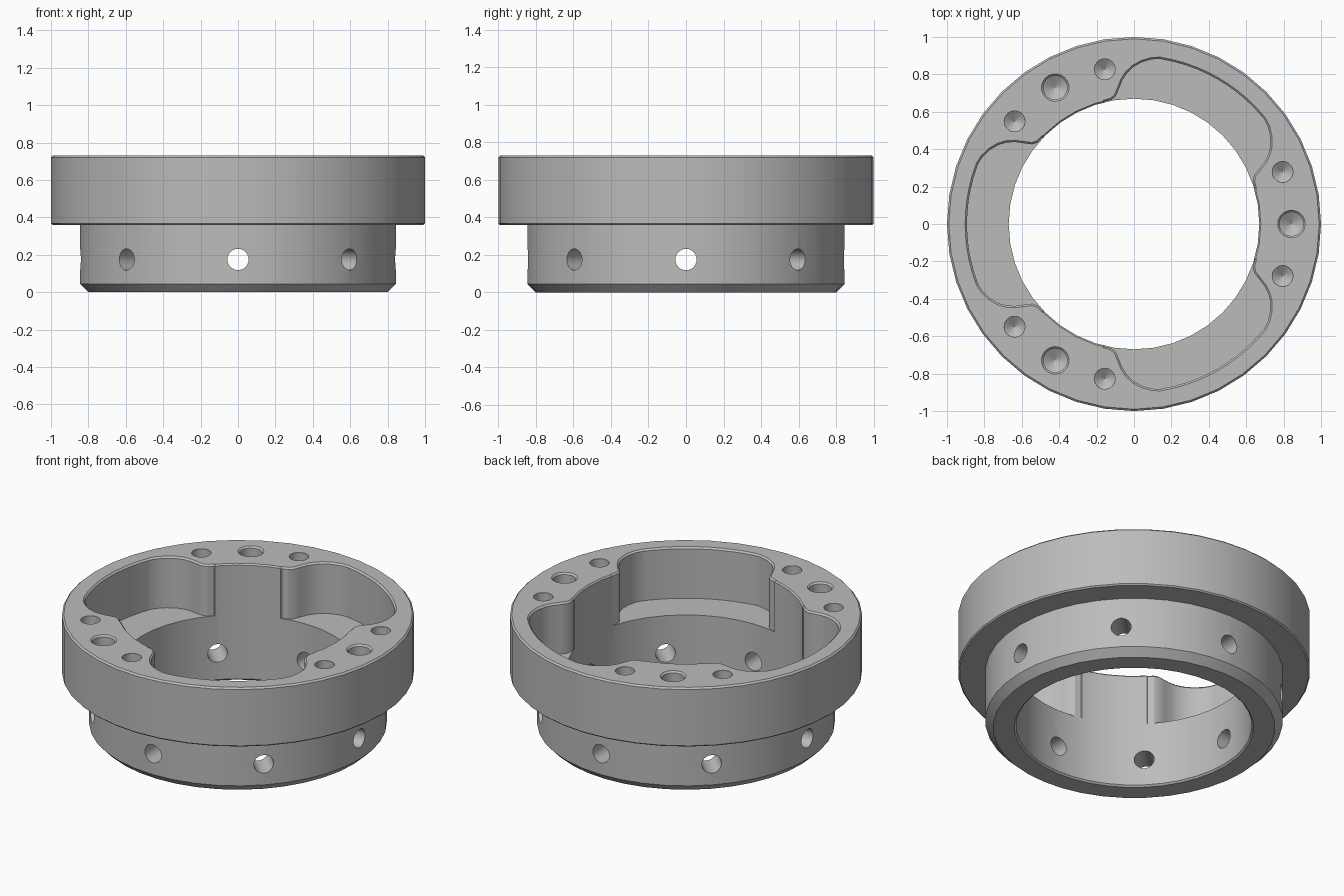
import bpy, bmesh
from math import cos, sin, pi, radians
from mathutils import Matrix, Vector

if "Cube" in bpy.data.objects:
    bpy.data.objects.remove(bpy.data.objects["Cube"], do_unlink=True)

TOP, BORE = 0.73, 0.67
metal = bpy.data.materials.new("machined grey")
metal.use_nodes = True
grey = (0.5, 0.5, 0.5, 1)
metal.diffuse_color = grey
metal.node_tree.nodes["Principled BSDF"].inputs["Base Color"].default_value = grey


def circle(r, n):
    return [Vector((r * cos(2 * pi * i / n), r * sin(2 * pi * i / n))) for i in range(n)]


def bridge(bm, a, b):
    for i in range(len(a)):
        j = (i + 1) % len(a)
        bm.faces.new((a[i], a[j], b[j], b[i]))


def loft(bm, rings, matrix=Matrix(), closed=False):
    """Skin stacked (outline, z) rings; cap the ends or close into a tube."""
    loops = [[bm.verts.new(matrix @ Vector((p.x, p.y, z))) for p in pts] for pts, z in rings]
    for a, b in zip(loops, loops[1:]):
        bridge(bm, a, b)
    if closed:
        bridge(bm, loops[-1], loops[0])
    else:
        bm.faces.new(loops[0][::-1])
        bm.faces.new(loops[-1])


def make_object(name, bm):
    bmesh.ops.recalc_face_normals(bm, faces=bm.faces)
    mesh = bpy.data.meshes.new(name)
    bm.to_mesh(mesh)
    bm.free()
    mesh.materials.append(metal)
    obj = bpy.data.objects.new(name, mesh)
    bpy.context.collection.objects.link(obj)
    return obj


def grow(pts, d):
    """Push a counter-clockwise outline outwards."""
    out = []
    for i, p in enumerate(pts):
        t = (pts[(i + 1) % len(pts)] - pts[i - 1]).normalized()
        out.append(p + Vector((t.y, -t.x)) * d)
    return out


# Flanged ring, turned from its cross-section
profile = [(0.68, 0), (0.80, 0), (0.845, 0.045), (0.845, 0.36), (0.992, 0.36), (1, 0.368),
           (1, TOP - 0.01), (0.99, TOP), (BORE + 0.008, TOP), (BORE, TOP - 0.008), (BORE, 0.01)]
bm = bmesh.new()
loft(bm, [(circle(r, 40), z) for r, z in profile], closed=True)
ring = make_object("flanged_ring", bm)

cuts = bmesh.new()

# Three lobed pockets, with a fine chamfer at the rim
arc = [Vector((0.893 * cos(radians(a)), 0.893 * sin(radians(a)))) for a in range(0, 21, 4)]
lobe = [(0.834, 0.32), (0.81, 0.358), (0.77, 0.396), (0.725, 0.423), (0.68, 0.436), (0.636, 0.438),
        (0.585, 0.431), (0.545, 0.426), (0.515, 0.436), (0.49, 0.463), (0.3, 0.45)]
half = arc + [Vector(p) for p in lobe]
outline = half + [Vector((p.x, -p.y)) for p in reversed(half[1:])]
for k in range(3):
    loft(cuts, [(outline, 0.41), (outline, TOP - 0.01), (grow(outline, 0.01), TOP),
                (grow(outline, 0.01), TOP + 0.1)], Matrix.Rotation(radians(60 + 120 * k), 4, "Z"))

# Blind drilled holes in the top, in groups of three
for k in range(3):
    for swing, r, rim in ((-19.3, 0.055, 0.001), (0, 0.064, 0.01), (19.3, 0.055, 0.001)):
        place = Matrix.Rotation(radians(120 * k + swing), 4, "Z") @ Matrix.Translation((0.842, 0, 0))
        loft(cuts, [(circle(0.001, 20), TOP - 0.26), (circle(r, 20), TOP - 0.22), (circle(r, 20), TOP - rim),
                    (circle(r + rim, 20), TOP), (circle(r + rim, 20), TOP + 0.1)], place)

# Eight radial holes through the lower collar
for k in range(8):
    place = (Matrix.Rotation(radians(45 * k), 4, "Z") @ Matrix.Translation((0, 0, 0.175))
             @ Matrix.Rotation(pi / 2, 4, "Y"))
    loft(cuts, [(circle(0.057, 24), 0.5), (circle(0.057, 24), 0.95)], place)

cutter = make_object("cutter", cuts)
cutter.hide_render = True

mod = ring.modifiers.new("pockets and holes", "BOOLEAN")
mod.operation, mod.solver, mod.object = "DIFFERENCE", "EXACT", cutter
bpy.context.view_layer.objects.active = ring
ring.select_set(True)
bpy.ops.object.modifier_apply(modifier=mod.name)
bpy.data.objects.remove(cutter, do_unlink=True)
bpy.ops.object.shade_smooth_by_angle(angle=radians(28))
